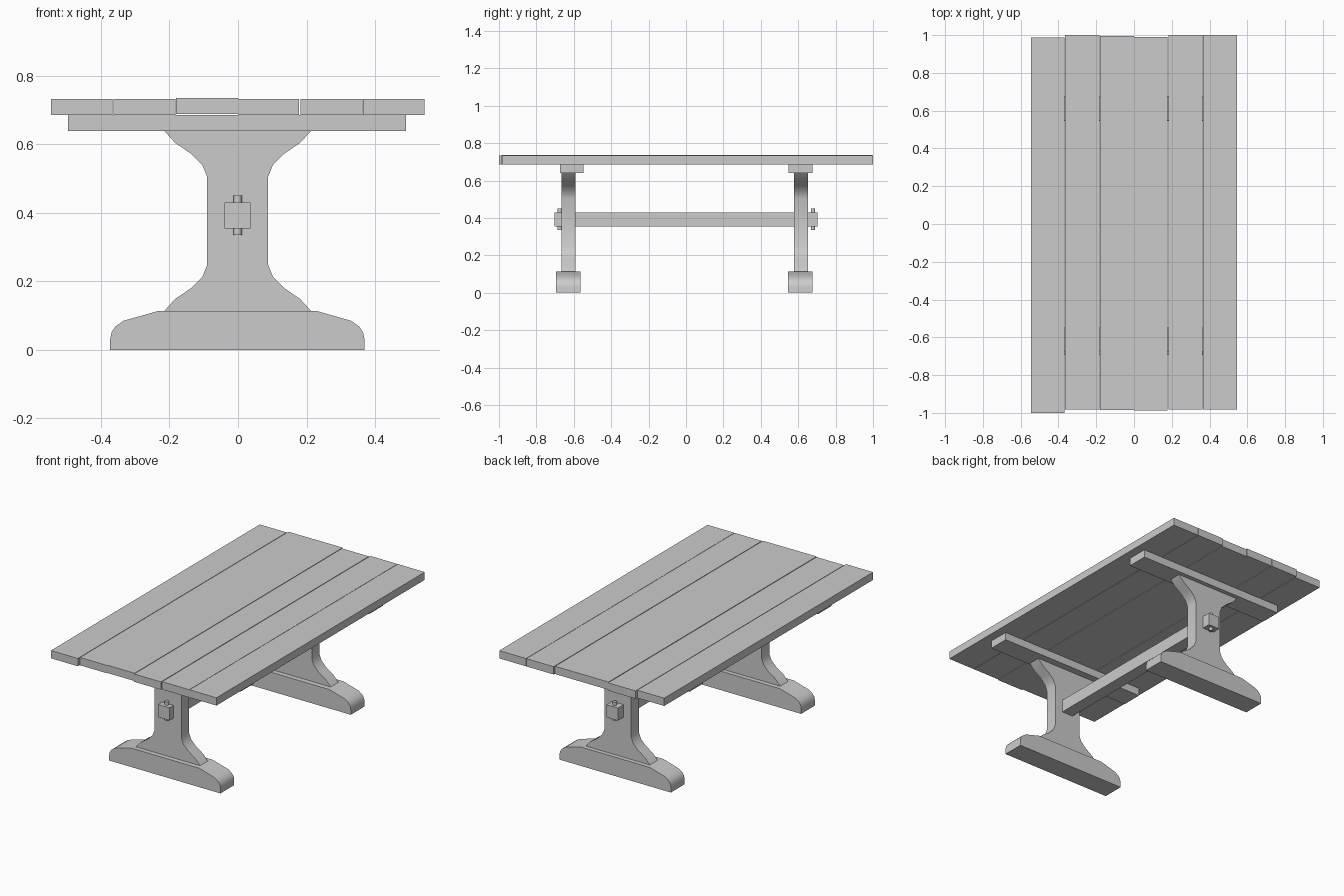
import bpy, bmesh, math

if "Cube" in bpy.data.objects:
    bpy.data.objects.remove(bpy.data.objects["Cube"])


def make_object(name, bm):
    bmesh.ops.recalc_face_normals(bm, faces=bm.faces)
    me = bpy.data.meshes.new(name)
    bm.to_mesh(me)
    bm.free()
    ob = bpy.data.objects.new(name, me)
    bpy.context.collection.objects.link(ob)
    return ob


def smooth(ob):
    bpy.ops.object.select_all(action='DESELECT')
    ob.select_set(True)
    bpy.context.view_layer.objects.active = ob
    bpy.ops.object.shade_smooth_by_angle(angle=math.radians(40))


def box(name, x, y, z):
    bm = bmesh.new()
    bmesh.ops.create_cube(bm, size=1)
    for v in bm.verts:
        v.co = [(a + b) / 2 + c * (b - a) for c, (a, b) in zip(v.co, (x, y, z))]
    return make_object(name, bm)


def mirrored_profile(name, half, cx, y):
    """Extrude along y an outline given by its right half, bottom to top."""
    outline = [(cx + x, z) for x, z in half] + [(cx - x, z) for x, z in reversed(half)]
    bm = bmesh.new()
    face = bm.faces.new([bm.verts.new((x, y[0], z)) for x, z in outline])
    ext = bmesh.ops.extrude_face_region(bm, geom=[face])
    for v in ext['geom']:
        if isinstance(v, bmesh.types.BMVert):
            v.co.y = y[1]
    smooth(make_object(name, bm))


def peg(name, y):
    bm = bmesh.new()
    bmesh.ops.create_cone(bm, cap_ends=True, segments=16, radius1=0.012,
                          radius2=0.012, depth=0.114)
    bmesh.ops.translate(bm, verts=bm.verts, vec=(-0.001, y, 0.393))
    smooth(make_object(name, bm))


# Table top planks: x range, y range, height offset
planks = [
    ((-0.546, -0.367), (-1.000, 0.987), 0),
    ((-0.364, -0.182), (-0.983, 1.000), 0),
    ((-0.181, 0.000), (-0.984, 0.996), 0.003),
    ((0.000, 0.178), (-0.988, 0.991), 0),
    ((0.182, 0.363), (-0.982, 1.000), 0),
    ((0.365, 0.544), (-0.982, 1.000), 0),
]
for i, (x, y, dz) in enumerate(planks):
    box(f"plank_{i + 1}", x, y, (0.686 + dz, 0.733 + dz))

# Half outlines of the trestle parts
leg_upper = [(0.089, 0.505), (0.103, 0.540), (0.135, 0.572), (0.182, 0.604), (0.214, 0.639)]
leg_half = [(x, 0.753 - z) for x, z in reversed(leg_upper)] + leg_upper
foot_half = [(0.371, 0), (0.371, 0.032), (0.367, 0.052), (0.355, 0.069),
             (0.332, 0.085), (0.230, 0.114)]

# Trestles: batten, leg, foot and locking peg at each end
ends = {
    "front": ((-0.674, -0.547), (-0.665, -0.590), (-0.694, -0.563), -0.675),
    "back": ((0.548, 0.677), (0.577, 0.651), (0.546, 0.677), 0.679),
}
for side, (batten_y, leg_y, foot_y, peg_y) in ends.items():
    box(f"{side}_batten", (-0.496, 0.491), batten_y, (0.639, 0.686))
    mirrored_profile(f"{side}_leg", leg_half, -0.001, leg_y)
    mirrored_profile(f"{side}_foot", foot_half, -0.002, foot_y)
    peg(f"{side}_peg", peg_y)

# Stretcher passing through both legs
box("stretcher", (-0.040, 0.036), (-0.703, 0.704), (0.354, 0.430))
